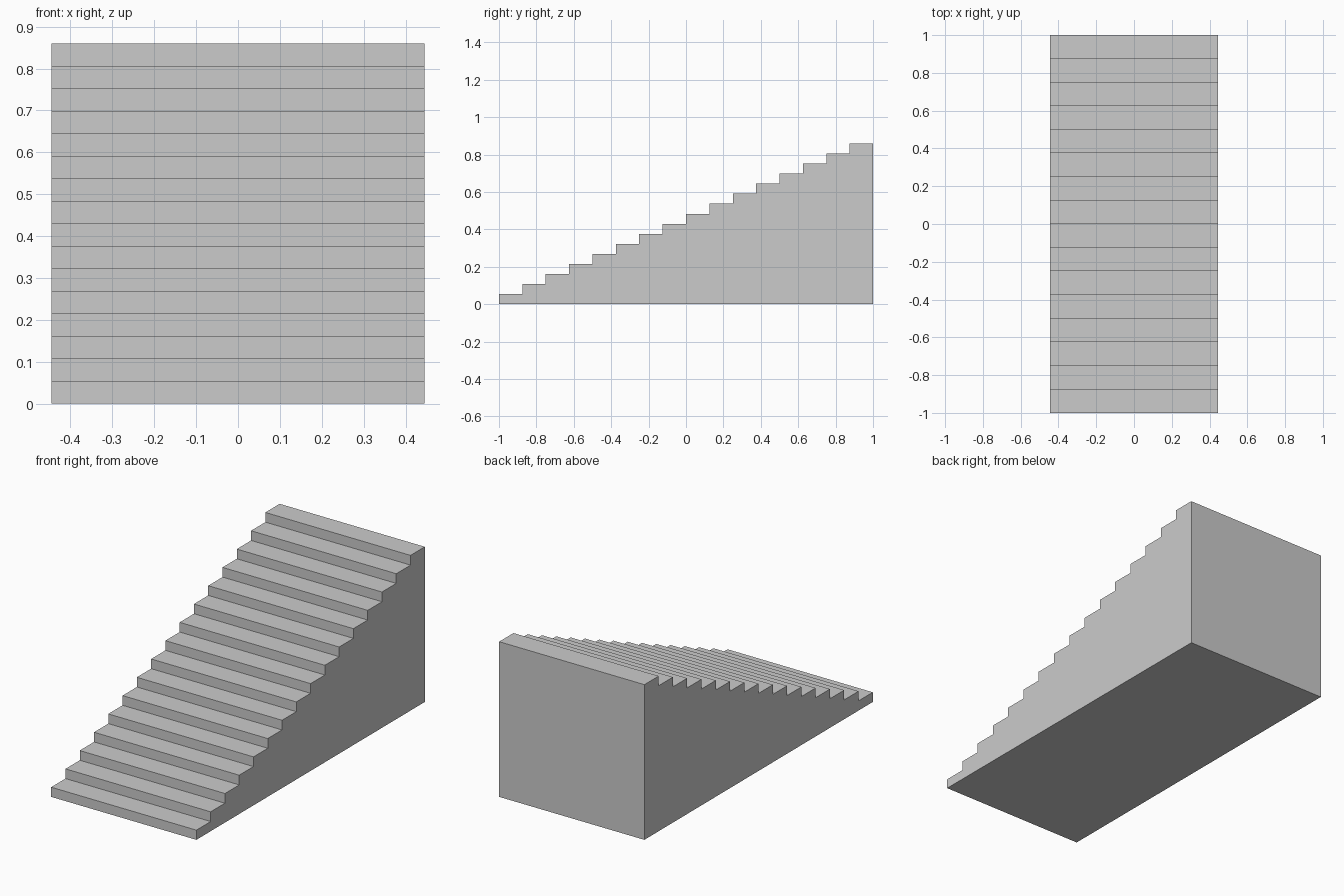
import bpy, bmesh

if "Cube" in bpy.data.objects:
    bpy.data.objects.remove(bpy.data.objects["Cube"])

STEPS = 16
HALF_WIDTH = 0.445
LENGTH, HEIGHT = 2.0, 0.86
tread, riser = LENGTH / STEPS, HEIGHT / STEPS

# Side profile: back bottom, front bottom, then up the steps
profile = [(1.0, 0.0), (-1.0, 0.0)]
for i in range(STEPS):
    z = (i + 1) * riser
    profile += [(-1.0 + i * tread, z), (-1.0 + (i + 1) * tread, z)]

# Extrude the profile across the width
bm = bmesh.new()
side = bm.faces.new([bm.verts.new((-HALF_WIDTH, y, z)) for y, z in profile])
result = bmesh.ops.extrude_face_region(bm, geom=[side], use_keep_orig=True)
moved = [v for v in result["geom"] if isinstance(v, bmesh.types.BMVert)]
bmesh.ops.translate(bm, verts=moved, vec=(2 * HALF_WIDTH, 0, 0))
bmesh.ops.recalc_face_normals(bm, faces=bm.faces)

# Solid staircase
mesh = bpy.data.meshes.new("staircase")
bm.to_mesh(mesh)
bm.free()
bpy.context.collection.objects.link(bpy.data.objects.new("staircase", mesh))
